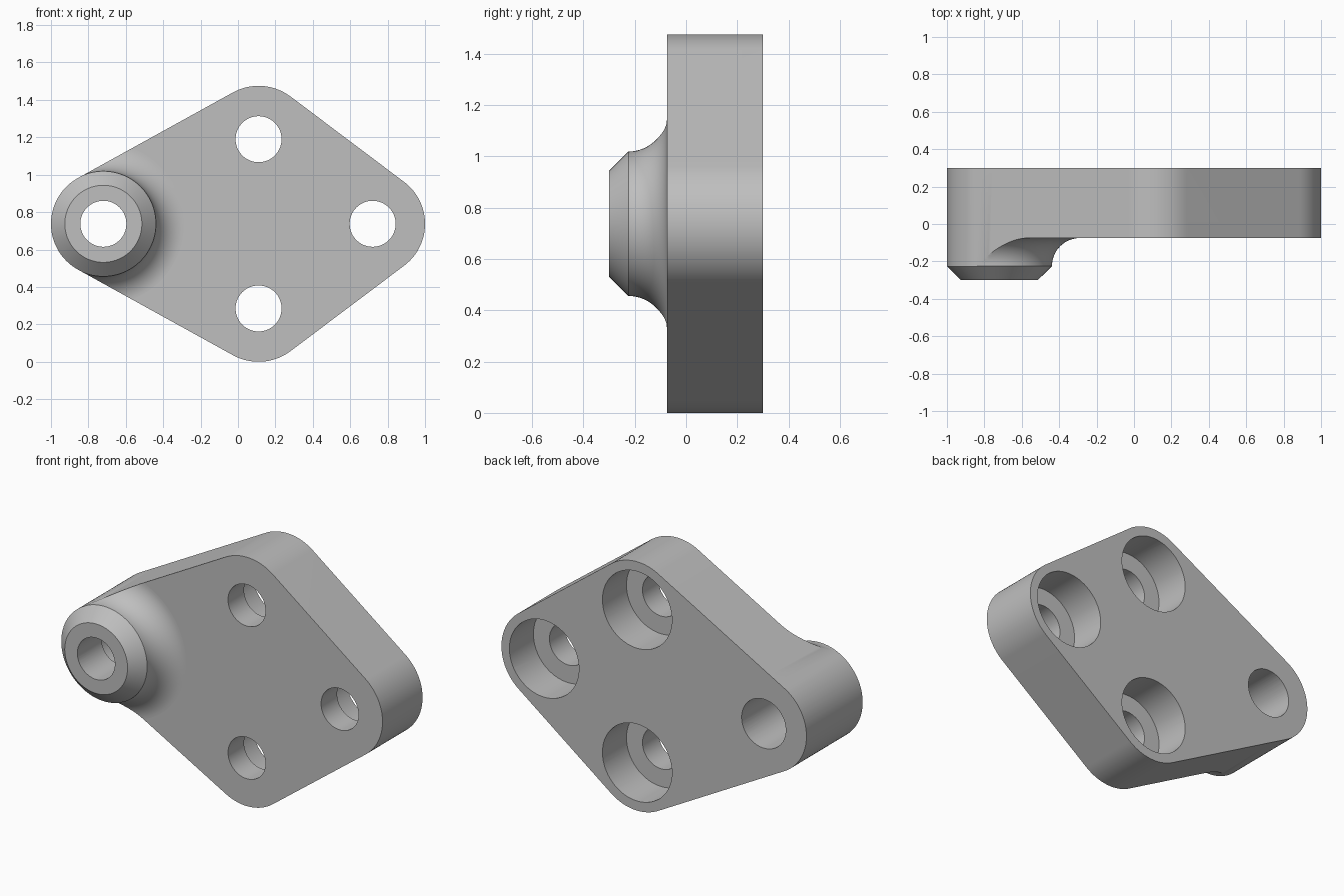
import bpy, bmesh
from math import sin, cos, pi, radians
from mathutils import Vector, Matrix
from mathutils.geometry import convex_hull_2d

if "Cube" in bpy.data.objects:
    bpy.data.objects.remove(bpy.data.objects["Cube"], do_unlink=True)

MID = 0.7375              # height of the centre line
FRONT, BACK = -0.075, 0.30  # plate faces
NOSE = -0.30              # front of the boss
BOSS = (-0.72, MID)
BOLTS = [(0.72, MID), (0.11, MID + 0.4525), (0.11, MID - 0.4525)]

metal = bpy.data.materials.new("grey metal")
metal.use_nodes = True
grey = (0.52, 0.52, 0.52, 1)
metal.diffuse_color = grey
metal.node_tree.nodes["Principled BSDF"].inputs["Base Color"].default_value = grey


def add_object(name, bm):
    bmesh.ops.recalc_face_normals(bm, faces=bm.faces)
    mesh = bpy.data.meshes.new(name)
    bm.to_mesh(mesh)
    bm.free()
    mesh.materials.append(metal)
    obj = bpy.data.objects.new(name, mesh)
    bpy.context.collection.objects.link(obj)
    return obj


def lathe(name, profile, centre, steps=96):
    """Revolve (radius, y) points around an axis along y."""
    bm = bmesh.new()
    origin = Vector((centre[0], 0, centre[1]))
    verts = [bm.verts.new(origin + Vector((r, y, 0))) for r, y in profile]
    edges = [bm.edges.new(pair) for pair in zip(verts, verts[1:])]
    bmesh.ops.spin(bm, geom=verts + edges, cent=origin, axis=(0, 1, 0),
                   angle=2 * pi, steps=steps, use_merge=True)
    bmesh.ops.remove_doubles(bm, verts=bm.verts, dist=1e-5)
    return add_object(name, bm)


def combine(target, tool, operation):
    """Apply a boolean and discard the tool."""
    tool.hide_render = True
    mod = target.modifiers.new("shape", 'BOOLEAN')
    mod.operation, mod.object, mod.solver = operation, tool, 'EXACT'
    bpy.context.view_layer.objects.active = target
    bpy.ops.object.modifier_apply(modifier=mod.name)
    bpy.data.objects.remove(tool, do_unlink=True)


# Outline: taut hull around the four rounded corners
points = []
for (x, z), r in zip([BOSS] + BOLTS, (0.28, 0.28, 0.285, 0.285)):
    for i in range(128):
        a = 2 * pi * i / 128
        points.append(Vector((x + r * cos(a), z + r * sin(a))))
bm = bmesh.new()
outline = [points[i] for i in convex_hull_2d(points)]
face = bm.faces.new([bm.verts.new((p.x, -0.4, p.y)) for p in outline])
swept = bmesh.ops.extrude_face_region(bm, geom=[face])["geom"]
bmesh.ops.translate(bm, vec=(0, 0.8, 0),
                    verts=[v for v in swept if isinstance(v, bmesh.types.BMVert)])
flange = add_object("flange_plate", bm)

# Depth envelope: chamfered boss, concave fillet, then the flat plate
rim, fillet = 0.2815, 0.15
profile = [(0, NOSE), (0.206, NOSE)]
for i in range(21):
    a = pi / 2 * i / 20
    profile.append((rim + fillet * (1 - cos(a)), FRONT - fillet * (1 - sin(a))))
profile += [(3, FRONT), (3, BACK), (0, BACK)]
combine(flange, lathe("envelope", profile, BOSS), 'INTERSECT')


# Stepped holes: narrow at the front, wider from the back
def stepped_hole(centre, narrow, wide, step):
    tool = lathe("hole_cutter", [(0, -0.5), (narrow, -0.5), (narrow, step),
                                 (wide, step), (wide, 0.5), (0, 0.5)], centre, 64)
    combine(flange, tool, 'DIFFERENCE')


for centre in BOLTS:
    stepped_hole(centre, 0.123, 0.228, 0.075)
stepped_hole(BOSS, 0.123, 0.145, FRONT)

# Smooth curved walls, keep the flat faces crisp
bpy.ops.object.select_all(action='DESELECT')
flange.select_set(True)
bpy.context.view_layer.objects.active = flange
bpy.ops.object.shade_smooth_by_angle(angle=radians(30))
for poly in flange.data.polygons:
    if abs(poly.normal.y) > 0.9999:
        poly.use_smooth = False
